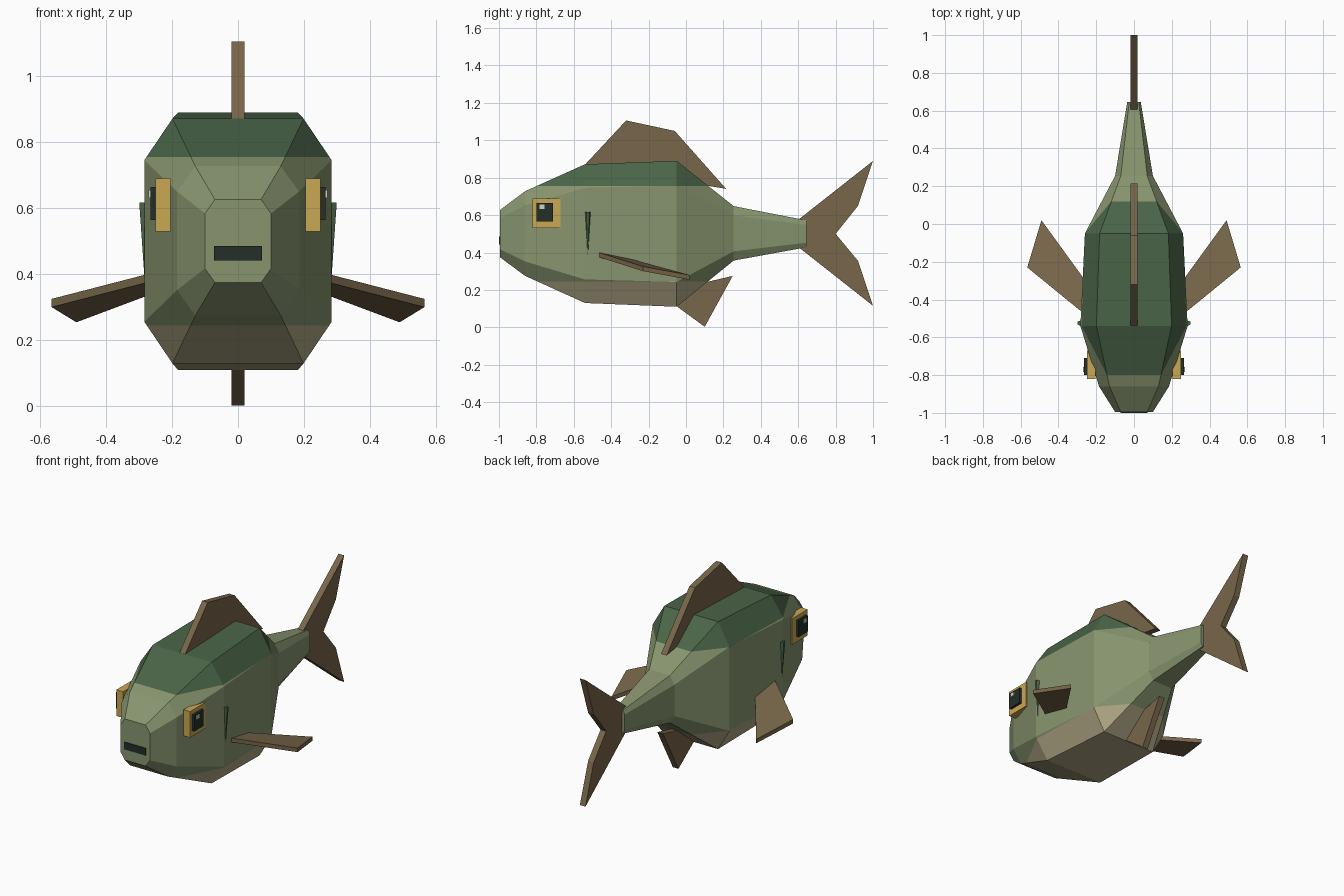
import bpy, bmesh, math
from mathutils import Vector

if "Cube" in bpy.data.objects:
    bpy.data.objects.remove(bpy.data.objects["Cube"])


def material(name, srgb):
    lin = [(c / 255 / 12.92) if c < 11 else ((c / 255 + 0.055) / 1.055) ** 2.4 for c in srgb]
    m = bpy.data.materials.new(name)
    m.diffuse_color = (*lin, 1)
    m.use_nodes = True
    m.node_tree.nodes["Principled BSDF"].inputs["Base Color"].default_value = m.diffuse_color
    return m


SIDE = material("olive side", (136, 149, 111))
BACK = material("dark green back", (74, 101, 72))
BELLY = material("pale belly", (176, 168, 134))
FIN = material("brown fin", (120, 102, 74))
GOLD = material("gold eye", (202, 168, 84))
DARK = material("near black", (36, 46, 40))
GLINT = material("eye glint", (205, 214, 195))


def finish(name, bm, *mats):
    bmesh.ops.recalc_face_normals(bm, faces=bm.faces)
    me = bpy.data.meshes.new(name)
    bm.to_mesh(me)
    bm.free()
    for m in mats:
        me.materials.append(m)
    ob = bpy.data.objects.new(name, me)
    bpy.context.collection.objects.link(ob)
    return ob


def slab(name, points, offset, mat):
    """Prism made by pushing a flat outline both ways along offset."""
    bm = bmesh.new()
    off = Vector(offset)
    a = [bm.verts.new(Vector(p) - off) for p in points]
    b = [bm.verts.new(Vector(p) + off) for p in points]
    bm.faces.new(a)
    bm.faces.new(b[::-1])
    n = len(points)
    for i in range(n):
        bm.faces.new((a[i], a[(i + 1) % n], b[(i + 1) % n], b[i]))
    return finish(name, bm, mat)


def box(name, x, y, z, mat):
    pts = [(x[0], y[0], z[0]), (x[0], y[1], z[0]), (x[0], y[1], z[1]), (x[0], y[0], z[1])]
    mid = (x[1] - x[0]) / 2
    return slab(name, [(p[0] + mid, p[1], p[2]) for p in pts], (mid, 0, 0), mat)


# Body: octagonal sections lofted from snout to tail root (y, half width, bottom, top)
sections = [(-0.995, 0.10, 0.375, 0.627), (-0.86, 0.185, 0.275, 0.728),
            (-0.54, 0.284, 0.13, 0.872), (-0.05, 0.26, 0.11, 0.89),
            (0.255, 0.10, 0.357, 0.648), (0.645, 0.036, 0.428, 0.572)]
octagon = [(0.7, 1), (1, 0.66), (1, -0.66), (0.7, -1),
           (-0.7, -1), (-1, -0.66), (-1, 0.66), (-0.7, 1)]
bm = bmesh.new()
rings = []
for y, w, lo, hi in sections:
    mid, half = (lo + hi) / 2, (hi - lo) / 2
    rings.append([bm.verts.new((u * w, y, mid + v * half)) for u, v in octagon])
for r, s in zip(rings, rings[1:]):
    for i in range(8):
        j = (i + 1) % 8
        bm.faces.new((r[i], r[j], s[j], s[i]))
bm.faces.new(rings[0])
bm.faces.new(rings[-1][::-1])
# Colour bands split at two heights
for z in (0.755, 0.245):
    bmesh.ops.bisect_plane(bm, geom=bm.verts[:] + bm.edges[:] + bm.faces[:],
                           plane_co=(0, 0, z), plane_no=(0, 0, 1))
for f in bm.faces:
    z = f.calc_center_median().z
    f.material_index = 1 if z > 0.755 else 2 if z < 0.245 else 0
finish("body", bm, SIDE, BACK, BELLY)

# Upright fins
upright = {
    "tail_fin": [(0.6, 0.575), (1, 0.89), (0.92, 0.65), (0.8, 0.5),
                 (0.92, 0.355), (1, 0.115), (0.6, 0.43)],
    "dorsal_fin": [(-0.54, 0.87), (-0.32, 1.106), (-0.06, 1.05), (0.215, 0.74)],
    "anal_fin": [(-0.06, 0.12), (0.1, 0.003), (0.25, 0.275), (0.1, 0.24)],
}
for name, outline in upright.items():
    slab(name, [(0, y, z) for y, z in outline], (0.019, 0, 0), FIN)

# Mouth
box("mouth", (-0.072, 0.072), (-1.0, -0.97), (0.442, 0.486), DARK)

# Paired parts
for side, s in (("left", -1), ("right", 1)):
    def span(a, b):
        return (a * s, b * s)
    box(side + "_eye", span(0.205, 0.25), (-0.82, -0.67), (0.53, 0.69), GOLD)
    box(side + "_pupil", span(0.22, 0.265), (-0.80, -0.71), (0.565, 0.665), DARK)
    box(side + "_eye_glint", span(0.25, 0.271), (-0.783, -0.757), (0.632, 0.656), GLINT)
    # Pectoral fin sweeps out, back and slightly down
    fin = [(0.24, -0.495, 0.397), (0.565, -0.23, 0.313), (0.49, 0.02, 0.267), (0.25, -0.31, 0.357)]
    slab(side + "_pectoral_fin", [(x * s, y, z) for x, y, z in fin], (0, 0, 0.0125), FIN)
    # Gill slit: slim downward spike
    bm = bmesh.new()
    bmesh.ops.create_cone(bm, cap_ends=True, segments=6, radius1=0, radius2=1, depth=0.25)
    for v in bm.verts:
        v.co = Vector((s * (0.282 + v.co.x * 0.02), -0.525 + v.co.y * 0.015, 0.492 + v.co.z))
    bmesh.ops.remove_doubles(bm, verts=bm.verts, dist=1e-5)
    finish(side + "_gill", bm, BACK)
